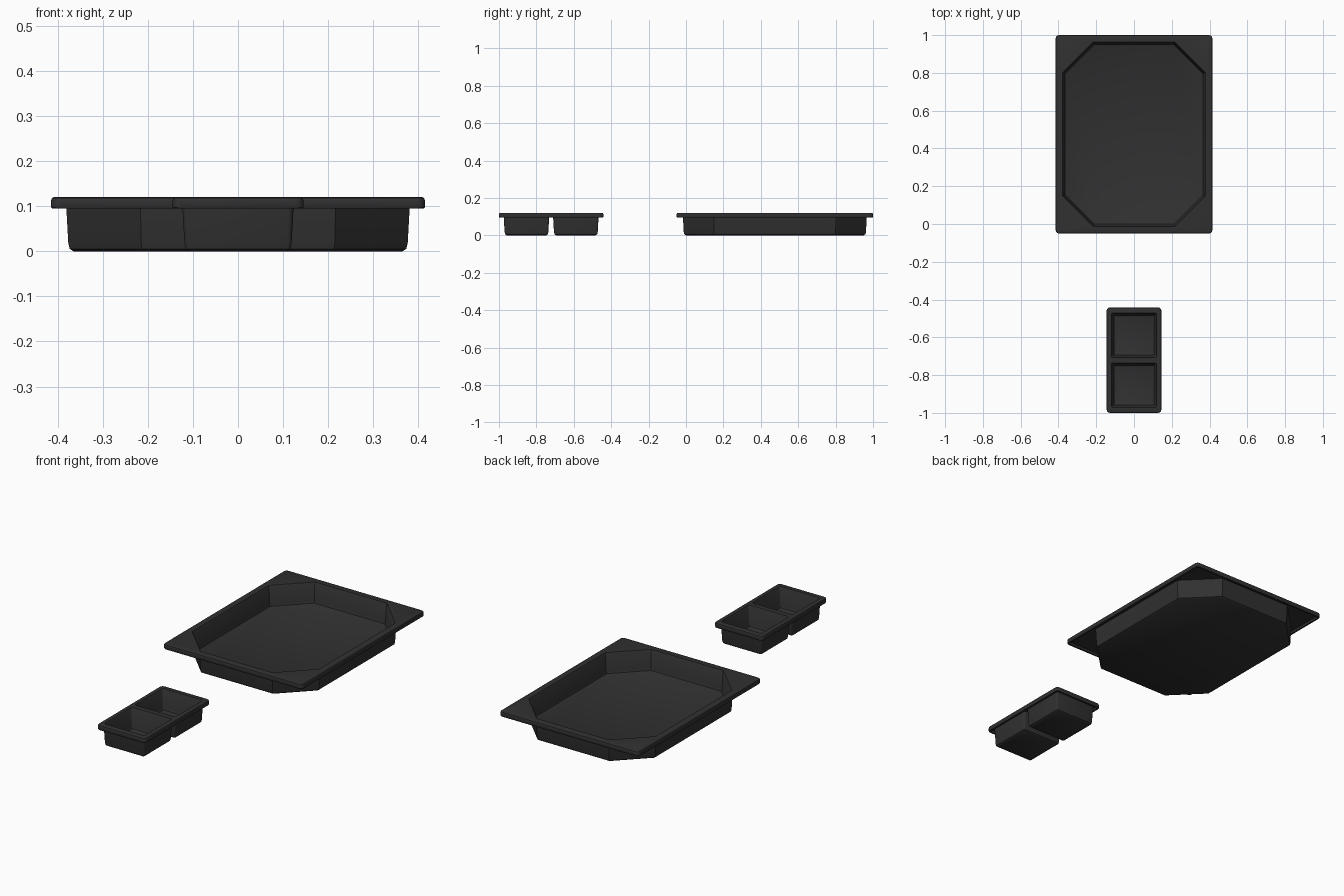
import bpy, bmesh, math

if "Cube" in bpy.data.objects:
    bpy.data.objects.remove(bpy.data.objects["Cube"])

charcoal = bpy.data.materials.new("charcoal_plastic")
charcoal.diffuse_color = (0.03, 0.03, 0.03, 1)
charcoal.use_nodes = True
charcoal.node_tree.nodes["Principled BSDF"].inputs["Base Color"].default_value = charcoal.diffuse_color


def rounded_rect(cy, hx, hy, c, steps):
    """Outline of a rectangle with corners cut (steps=1) or rounded."""
    pts = []
    for q, (sx, sy) in enumerate([(1, 1), (-1, 1), (-1, -1), (1, -1)]):
        for i in range(steps + 1):
            a = math.pi / 2 * (q + i / steps)
            pts.append((sx * (hx - c) + c * math.cos(a),
                        cy + sy * (hy - c) + c * math.sin(a)))
    return pts


def loft(bm, outline, profile):
    """Stack inset copies of an outline; return first and last loops."""
    cy, hx, hy, c, steps = outline
    loops = []
    for inset, z in profile:
        cc = max(c - 0.586 * inset, 0.003)
        pts = rounded_rect(cy, hx - inset, hy - inset, cc, steps)
        loops.append([bm.verts.new((x, y, z)) for x, y in pts])
    for a, b in zip(loops, loops[1:]):
        n = len(a)
        for i in range(n):
            bm.faces.new((a[i], a[(i + 1) % n], b[(i + 1) % n], b[i]))
    return loops[0], loops[-1]


def fill_between(bm, loops):
    """Flat sheet bounded by the first loop with the others as holes."""
    edges = [bm.edges.get((l[i], l[i - 1])) for l in loops for i in range(len(l))]
    bmesh.ops.triangle_fill(bm, use_beauty=True, use_dissolve=False, edges=edges)


def tray(name, rim, basins):
    bm = bmesh.new()
    # Rim with a soft top edge and a lip hanging below it
    under, top = loft(bm, rim, [(0.012, 0.108), (0.011, 0.095), (0.002, 0.095),
                                (0, 0.098), (0, 0.114), (0.002, 0.119), (0.007, 0.121)])
    tops, unders = [top], [under]
    for b in basins:
        # Inside and outside of each basin
        inner, floor = loft(bm, b, [(0.004, 0.121), (0.007, 0.117), (0.013, 0.025),
                                    (0.017, 0.013), (0.027, 0.008)])
        outer, base = loft(bm, b, [(0, 0.108), (0.005, 0.018), (0.008, 0.006), (0.017, 0)])
        bm.faces.new(floor)
        bm.faces.new(base)
        tops.append(inner)
        unders.append(outer)
    fill_between(bm, tops)
    fill_between(bm, unders)
    bmesh.ops.recalc_face_normals(bm, faces=bm.faces)
    me = bpy.data.meshes.new(name)
    bm.to_mesh(me)
    bm.free()
    me.materials.append(charcoal)
    ob = bpy.data.objects.new(name, me)
    bpy.context.collection.objects.link(ob)
    bpy.ops.object.select_all(action='DESELECT')
    ob.select_set(True)
    bpy.context.view_layer.objects.active = ob
    bpy.ops.object.shade_smooth_by_angle(angle=math.radians(35))


# Outlines: centre y, half width, half length, corner size, corner steps
tray("large_tray", (0.475, 0.415, 0.525, 0.018, 4),
     [(0.475, 0.382, 0.492, 0.165, 1)])
tray("small_divided_tray", (-0.721, 0.145, 0.279, 0.018, 4),
     [(-0.853, 0.124, 0.122, 0.012, 3), (-0.589, 0.124, 0.122, 0.012, 3)])
